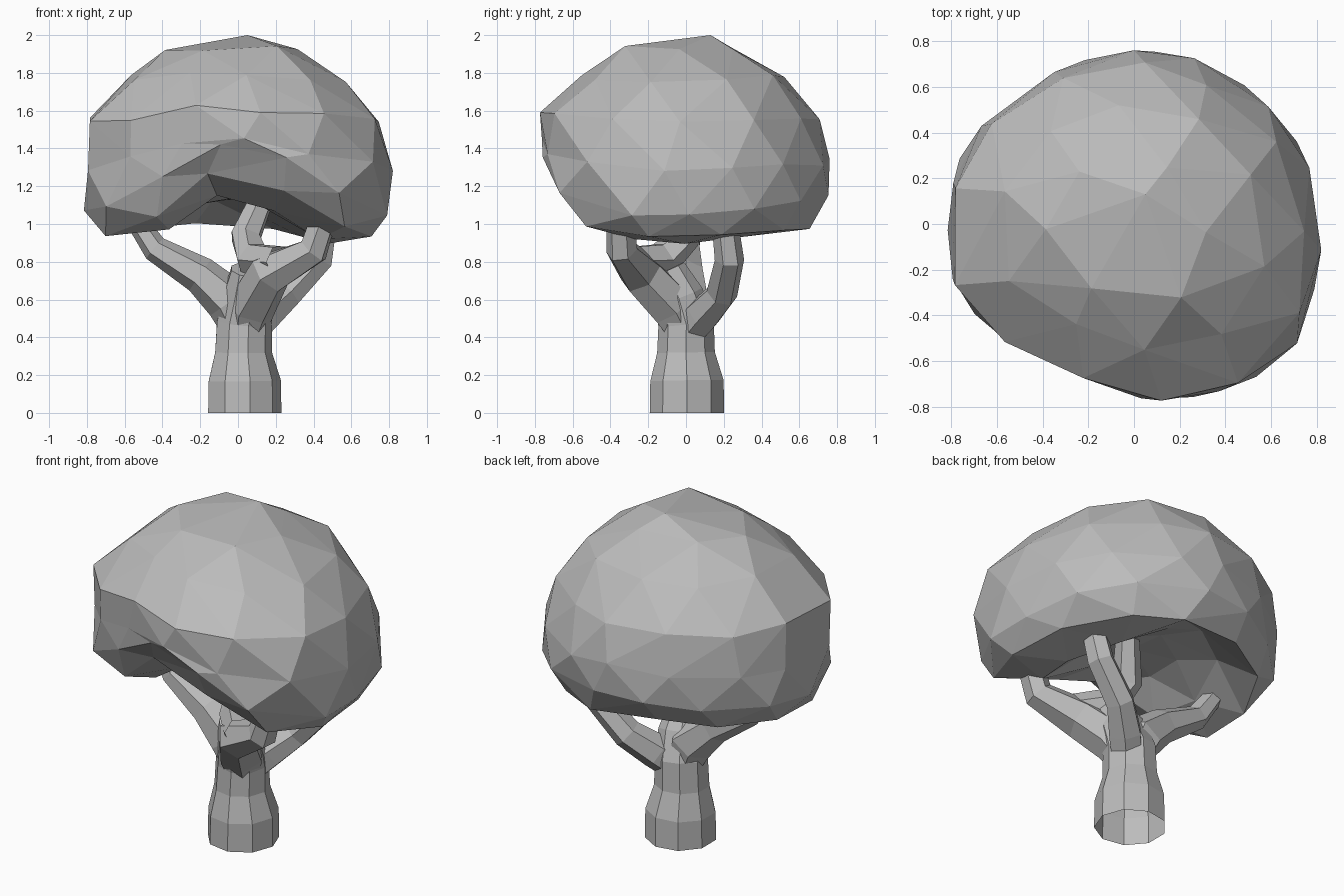
import bpy, bmesh, math, random
from mathutils import Vector

random.seed(4)
cube = bpy.data.objects.get("Cube")
if cube:
    bpy.data.objects.remove(cube, do_unlink=True)

# One clay grey for the whole tree
grey = bpy.data.materials.new("clay_grey")
grey.use_nodes = True
colour = (0.5, 0.5, 0.5, 1)
grey.diffuse_color = colour
grey.node_tree.nodes["Principled BSDF"].inputs["Base Color"].default_value = colour


def finish(bm, name):
    bmesh.ops.recalc_face_normals(bm, faces=bm.faces[:])
    mesh = bpy.data.meshes.new(name)
    bm.to_mesh(mesh)
    bm.free()
    mesh.materials.append(grey)
    obj = bpy.data.objects.new(name, mesh)
    bpy.context.collection.objects.link(obj)
    return obj


def limb(name, path, sides=6):
    """Faceted tube along (x, y, z, radius) points, open at the root."""
    bm = bmesh.new()
    pts = [Vector(p[:3]) for p in path]
    rings, side, last = [], Vector((1, 0, 0)), len(pts) - 1
    for i, p in enumerate(pts):
        axis = (pts[min(i + 1, last)] - pts[max(i - 1, 0)]).normalized()
        side = (side - axis * side.dot(axis)).normalized()
        other = axis.cross(side)
        ring = []
        for k in range(sides):
            a = math.tau * k / sides
            ring.append(bm.verts.new(p + path[i][3] * (side * math.cos(a) + other * math.sin(a))))
        rings.append(ring)
    for low, high in zip(rings, rings[1:]):
        for k in range(sides):
            n = (k + 1) % sides
            bm.faces.new((low[k], low[n], high[n], high[k]))
    bm.faces.new(rings[-1])
    return finish(bm, name)


# Trunk, waisted above the swollen foot
limb("trunk", [(.03, .005, 0, .2), (.03, .005, .17, .197), (.025, 0, .32, .155),
               (.03, 0, .48, .15), (.05, -.04, .62, .135), (.06, -.1, .76, .1)], 9)

# Branches rising into the crown, rooted inside the trunk
limb("left_side_branch", [(.03, 0, .4, .09), (-.04, 0, .59, .13), (-.2, 0, .73, .1),
                          (-.44, .01, .87, .07), (-.54, .03, 1.02, .055)])
limb("front_branch", [(.04, 0, .42, .1), (.07, -.07, .56, .13), (.17, -.24, .74, .12),
                      (.4, -.34, .86, .085), (.47, -.35, 1.08, .07)])
limb("middle_branch", [(.22, -.29, .8, .09), (.08, -.12, .81, .1),
                       (.04, -.01, .93, .085), (.13, .1, 1.14, .065)])
limb("back_branch", [(.05, 0, .41, .09), (.14, .09, .52, .1), (.26, .19, .63, .085),
                     (.43, .23, .81, .078), (.47, .2, 1.06, .068)])

# Crown: radius every 20 degrees, anticlockwise from +x
OUTLINE = [.81, .81, .79, .77, .78, .755, .755, .78, .82,
           .825, .84, .77, .69, .7, .78, .83, .9, .85]


def reach(a):
    f = (a % math.tau) / math.tau * len(OUTLINE)
    i = int(f)
    nxt = OUTLINE[(i + 1) % len(OUTLINE)]
    return OUTLINE[i % len(OUTLINE)] * (1 - f + i) + nxt * (f - i)


def lift(a):
    """How far the lower edge rises: a tall arch in front, slightly at the back."""
    return .45 * max(0, math.cos(a + math.radians(93))) ** 4 + .09 * max(0, math.sin(a))


def hollow(a):
    """The underside is scooped out towards the back and right."""
    return max(0, math.cos(a - math.radians(130)))


# Rings from the top over the side to the hollow underside:
# sides, scale, height, share of the lift, sideways lean, share of the hollow
RINGS = [(6, .43, 1.93, 0, -.03, 0), (10, .71, 1.77, .05, -.01, 0),
         (13, .95, 1.55, .15, -.03, 0), (14, 1, 1.3, .35, 0, 0),
         (14, .98, 1.06, .85, 0, 0), (12, .86, .92, .85, 0, 0),
         (10, .58, .9, .65, 0, .17), (6, .3, 1.1, .1, 0, .03)]

bm = bmesh.new()
loops = []
for row, (count, scale, height, share, lean, scoop) in enumerate(RINGS):
    ring = []
    for k in range(count):
        a = math.tau * (k + (row % 2) / 2 + random.uniform(-.12, .12)) / count + .05
        r = reach(a) * scale * random.uniform(.985, 1.02)
        z = height + lift(a) * share + hollow(a) * scoop + random.uniform(-.02, .02)
        ring.append((a, bm.verts.new((r * math.cos(a) + lean, r * math.sin(a) + lean, z))))
    loops.append(sorted(ring, key=lambda item: item[0]))


def stitch(upper, lower):
    """Triangulate between two rings, always stepping to the nearer angle."""
    i = j = 0
    n, m = len(upper), len(lower)
    while i < n or j < m:
        next_u = upper[(i + 1) % n][0] + math.tau * ((i + 1) // n)
        next_l = lower[(j + 1) % m][0] + math.tau * ((j + 1) // m)
        u, v = upper[i % n][1], lower[j % m][1]
        if j >= m or (i < n and next_u < next_l):
            bm.faces.new((u, v, upper[(i + 1) % n][1]))
            i += 1
        else:
            bm.faces.new((u, v, lower[(j + 1) % m][1]))
            j += 1


for upper, lower in zip(loops, loops[1:]):
    stitch(upper, lower)

# Close the crown at the peak and under the hollow
for ring, point in ((loops[0], (.05, .13, 2)), (loops[-1], (.02, 0, 1.14))):
    tip = bm.verts.new(point)
    for k in range(len(ring)):
        bm.faces.new((ring[k][1], ring[(k + 1) % len(ring)][1], tip))
finish(bm, "crown")
